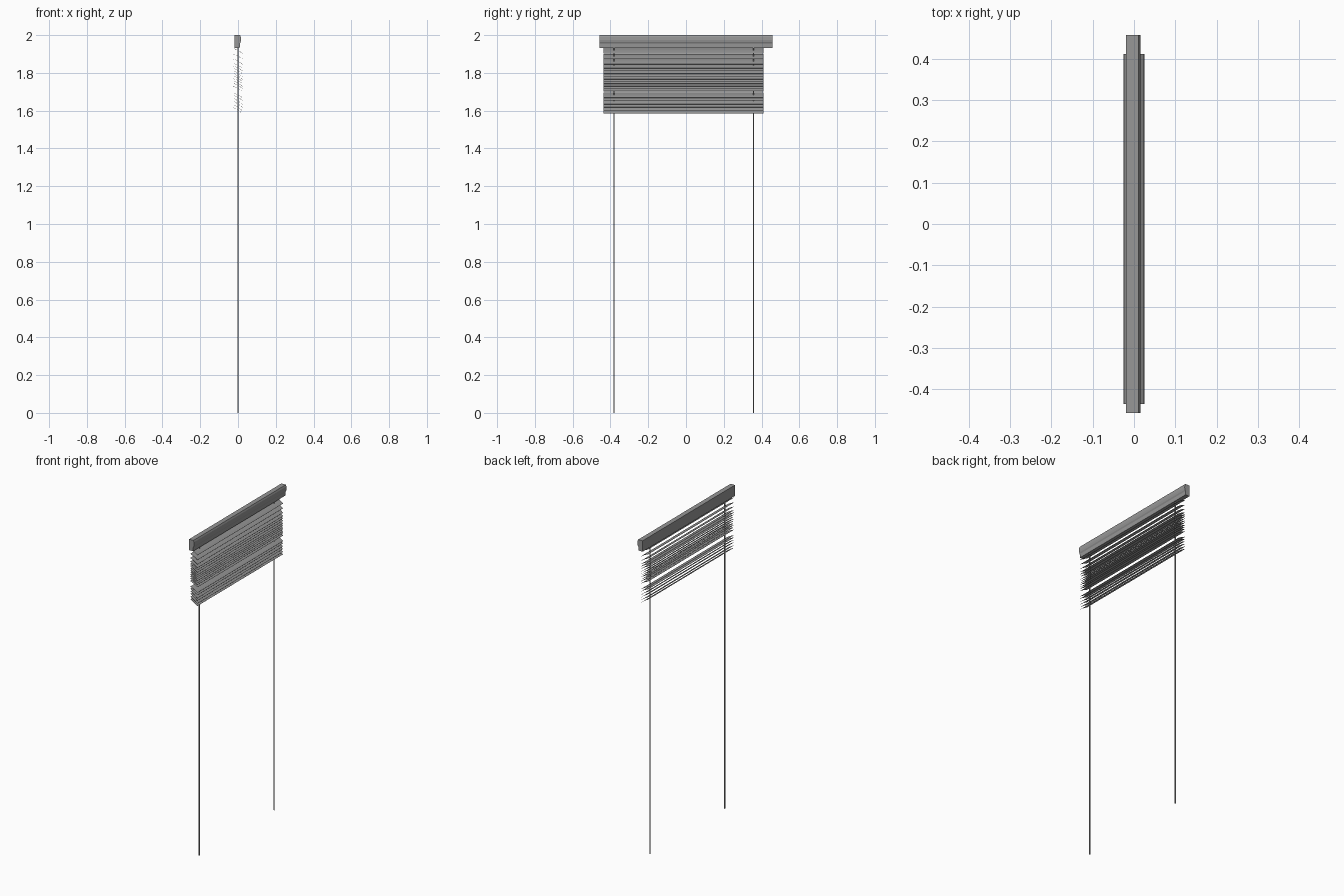
import bpy, bmesh, math, random

if "Cube" in bpy.data.objects:
    bpy.data.objects.remove(bpy.data.objects["Cube"])

random.seed(4)

grey = bpy.data.materials.new("dark_grey")
grey.diffuse_color = (0.31, 0.31, 0.31, 1)
grey.use_nodes = True
grey.node_tree.nodes["Principled BSDF"].inputs["Base Color"].default_value = grey.diffuse_color


def extrude_y(name, profile, y0, y1):
    """Prism: an (x, z) profile swept from y0 to y1."""
    bm = bmesh.new()
    a = [bm.verts.new((x, y0, z)) for x, z in profile]
    b = [bm.verts.new((x, y1, z)) for x, z in profile]
    n = len(profile)
    bm.faces.new(a)
    bm.faces.new(b[::-1])
    for i in range(n):
        j = (i + 1) % n
        bm.faces.new((a[i], b[i], b[j], a[j]))
    bmesh.ops.recalc_face_normals(bm, faces=bm.faces)
    mesh = bpy.data.meshes.new(name)
    bm.to_mesh(mesh)
    bm.free()
    mesh.materials.append(grey)
    obj = bpy.data.objects.new(name, mesh)
    bpy.context.collection.objects.link(obj)
    return obj


# Head rail with a shaped front lip
extrude_y("head_rail", [(-0.019, 1.932), (0.009, 1.932), (0.010, 1.955),
                        (0.014, 1.963), (0.016, 1.975), (0.015, 1.99),
                        (0.011, 2.0), (-0.019, 2.0)], -0.457, 0.457)

# Slats: thin, slightly arched strips, unevenly stacked and tilted
heights = [1.917, 1.887, 1.860, 1.838, 1.824, 1.81, 1.795, 1.782, 1.77,
           1.757, 1.744, 1.732, 1.717, 1.682, 1.668, 1.65, 1.634, 1.616, 1.601]
half, thick, arch = 0.028, 0.0012, 0.002
for i, z in enumerate(heights):
    t = math.radians(31 + random.uniform(-4, 4))
    top = [(half * k / 2, arch * (1 - (k / 2) ** 2)) for k in range(-2, 3)]
    section = top + [(u, v - thick) for u, v in reversed(top)]
    extrude_y(f"slat_{i + 1}",
              [(u * math.cos(t) + v * math.sin(t),
                z - u * math.sin(t) + v * math.cos(t)) for u, v in section],
              -0.436, 0.411)

# Two hanging cords down to the floor
for side, y in (("left", -0.382), ("right", 0.357)):
    bpy.ops.mesh.primitive_cylinder_add(vertices=4, radius=0.0035, depth=1.95,
                                        location=(0, y, 0.975),
                                        rotation=(0, 0, math.pi / 4))
    cord = bpy.context.object
    cord.name = f"cord_{side}"
    cord.data.materials.append(grey)
